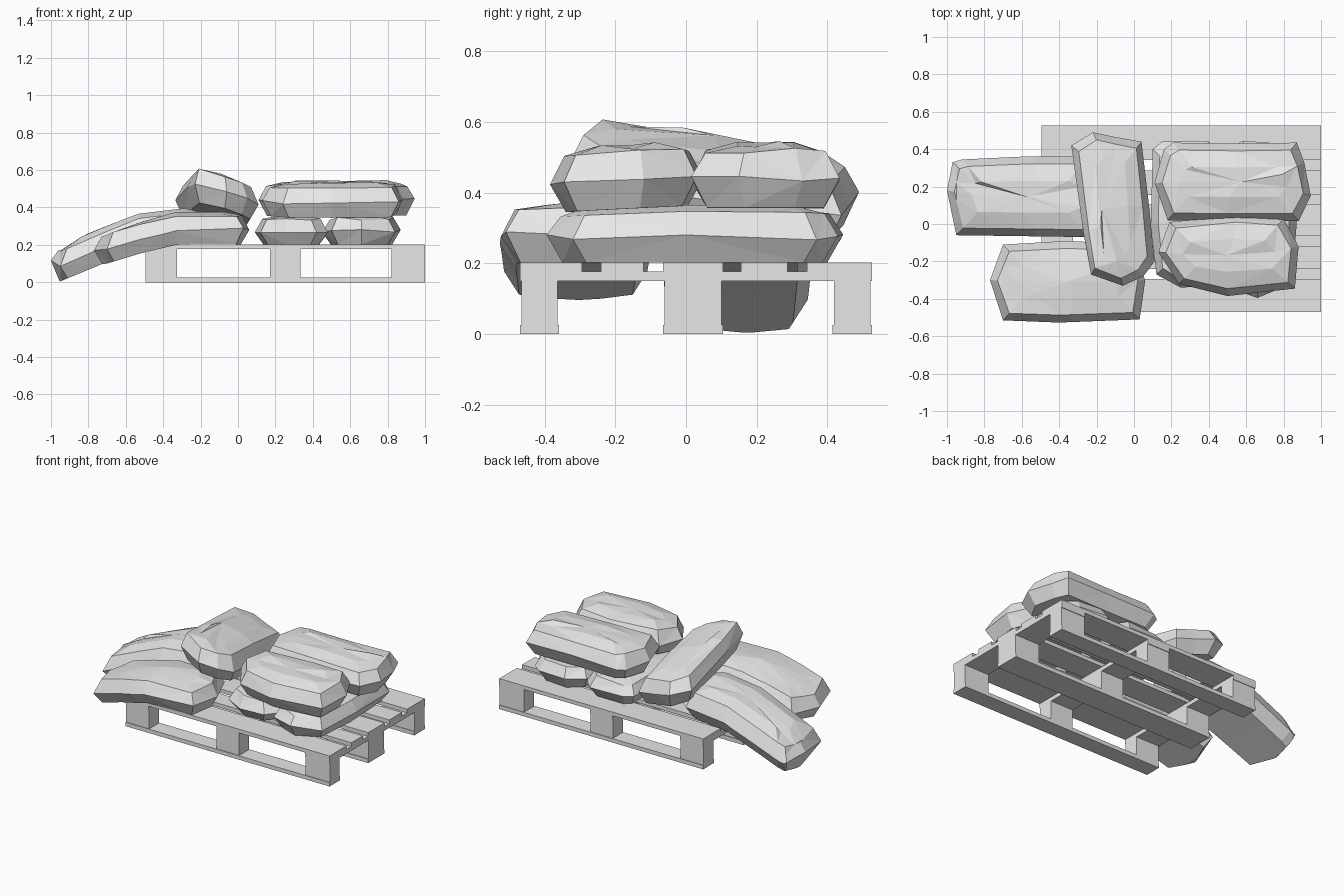
import bpy, bmesh, random
from mathutils import Vector

random.seed(4)
cube = bpy.data.objects.get("Cube")
if cube:
    bpy.data.objects.remove(cube)

grey = bpy.data.materials.new("plain_grey")
grey.use_nodes = True
grey.diffuse_color = (0.8, 0.8, 0.8, 1)
grey.node_tree.nodes["Principled BSDF"].inputs["Base Color"].default_value = (0.8, 0.8, 0.8, 1)


def add_object(name, bm):
    bmesh.ops.recalc_face_normals(bm, faces=bm.faces)
    mesh = bpy.data.meshes.new(name)
    bm.to_mesh(mesh)
    bm.free()
    mesh.materials.append(grey)
    obj = bpy.data.objects.new(name, mesh)
    bpy.context.collection.objects.link(obj)
    return obj


def box(name, xs, ys, zs):
    bm = bmesh.new()
    bmesh.ops.create_cube(bm, size=1)
    for v in bm.verts:
        for axis, (low, high) in enumerate((xs, ys, zs)):
            v.co[axis] = low if v.co[axis] < 0 else high
    return add_object(name, bm)


def interpolate(keys, x):
    if x <= keys[0][0]:
        return keys[0][1]
    for (x0, z0), (x1, z1) in zip(keys, keys[1:]):
        if x <= x1:
            return z0 + (z1 - z0) * (x - x0) / (x1 - x0)
    return keys[-1][1]


def sack(name, outline, height, bend, slope=(0, 0)):
    """Faceted pillow: stacked rings of one outline, then bent along x and tilted."""
    bm = bmesh.new()
    lows = [min(p[i] for p in outline) for i in (0, 1)]
    highs = [max(p[i] for p in outline) for i in (0, 1)]
    mid = [(a + b) / 2 for a, b in zip(lows, highs)]
    half = [(b - a) / 2 for a, b in zip(lows, highs)]
    rings = []
    # Each layer: inset distance, height fraction, unevenness
    for inset, level, rough in ((0.045, 0, 0), (0, 0.45, 0.008), (0.04, 0.87, 0.008), (0.13, 0.97, 0.012)):
        ring = []
        for p in outline:
            x, y = (mid[i] + (p[i] - mid[i]) * (1 - inset / half[i]) for i in (0, 1))
            ring.append(bm.verts.new((x, y, level * height + random.uniform(-rough, rough))))
        rings.append(ring)
    count = len(outline)
    for lower, upper in zip(rings, rings[1:]):
        for i in range(count):
            j = (i + 1) % count
            bm.faces.new((lower[i], lower[j], upper[j], upper[i]))
    bm.faces.new(rings[0])
    # Crown of the top
    peak = bm.verts.new((mid[0] + random.uniform(-0.08, 0.08), mid[1], height))
    for i in range(count):
        bm.faces.new((rings[-1][i], rings[-1][(i + 1) % count], peak))
    # Folds where the sack bends
    for x, _ in bend[1:-1]:
        bmesh.ops.bisect_plane(bm, geom=bm.verts[:] + bm.edges[:] + bm.faces[:],
                               plane_co=Vector((x, 0, 0)), plane_no=Vector((1, 0, 0)))
    for v in bm.verts:
        v.co.z += (interpolate(bend, v.co.x) + slope[0] * (v.co.x - mid[0])
                   + slope[1] * (v.co.y - mid[1]))
    bmesh.ops.triangulate(bm, faces=[f for f in bm.faces if len(f.verts) > 3])
    return add_object(name, bm)


# Pallet
columns = ((-0.495, -0.325), (0.17, 0.335), (0.82, 1.0))
rows = ((-0.47, -0.36), (-0.065, 0.105), (0.415, 0.527))
deck = ((-0.47, -0.295), (-0.24, -0.12), (-0.065, 0.105), (0.155, 0.287), (0.343, 0.527))
length = (-0.495, 1.0)
for r, row in enumerate(rows):
    box(f"bottom_runner_{r + 1}", length, row, (0, 0.026))
    for c, column in enumerate(columns):
        box(f"spacer_block_{r + 1}_{c + 1}", column, (row[0] + 0.004, row[1] - 0.004), (0.026, 0.15))
for c, column in enumerate(columns):
    box(f"cross_board_{c + 1}", column, (-0.47, 0.527), (0.15, 0.177))
for d, plank in enumerate(deck):
    box(f"deck_board_{d + 1}", length, plank, (0.177, 0.202))

# Sacks sliding off the end of the pallet
sack("back_sliding_sack",
     [(-1.0, 0.18), (-0.97, 0.33), (-0.92, 0.345), (-0.6, 0.36), (-0.25, 0.36), (-0.15, 0.28),
      (-0.15, 0.0), (-0.25, -0.07), (-0.6, -0.065), (-0.95, -0.06)],
     0.19, [(-1.0, 0.03), (-0.95, 0.005), (-0.72, 0.1), (-0.53, 0.175), (-0.35, 0.202)])
sack("front_sliding_sack",
     [(-0.77, -0.3), (-0.7, -0.11), (-0.35, -0.09), (-0.02, -0.11), (0.06, -0.3),
      (0.03, -0.51), (-0.4, -0.527), (-0.7, -0.515)],
     0.175, [(-0.77, 0.09), (-0.7, 0.1), (-0.52, 0.155), (-0.33, 0.2), (0.06, 0.203)])

# Sack leaning across the others
sack("leaning_sack",
     [(-0.335, 0.42), (-0.22, 0.49), (-0.1, 0.465), (0.04, 0.44), (0.08, 0.1), (0.11, -0.2),
      (0.05, -0.28), (-0.06, -0.33), (-0.23, -0.27), (-0.27, -0.05)],
     0.2, [(-0.335, 0.345), (0.11, 0.345)], (-0.28, -0.17))

# Lower stacked sacks
sack("lower_inner_sack",
     [(0.09, 0.0), (0.1, 0.4), (0.15, 0.44), (0.4, 0.44), (0.48, 0.35),
      (0.48, -0.25), (0.42, -0.33), (0.25, -0.34), (0.12, -0.27)],
     0.15, [(0.09, 0.203), (0.48, 0.203)])
sack("lower_outer_sack",
     [(0.45, 0.0), (0.47, 0.37), (0.58, 0.445), (0.78, 0.43), (0.85, 0.37), (0.87, 0.0),
      (0.84, -0.32), (0.66, -0.395), (0.5, -0.34)],
     0.158, [(0.45, 0.203), (0.87, 0.203)])

# Upper stacked sacks
sack("upper_back_sack",
     [(0.11, 0.22), (0.16, 0.4), (0.21, 0.435), (0.55, 0.43), (0.87, 0.435), (0.91, 0.33),
      (0.945, 0.15), (0.88, 0.015), (0.5, 0.015), (0.18, 0.02)],
     0.185, [(0.11, 0.355), (0.945, 0.358)])
sack("upper_front_sack",
     [(0.13, -0.15), (0.19, 0.01), (0.55, 0.05), (0.8, 0.03), (0.88, -0.12),
      (0.86, -0.345), (0.5, -0.385), (0.24, -0.32)],
     0.18, [(0.13, 0.352), (0.88, 0.355)], (0, 0.05))
